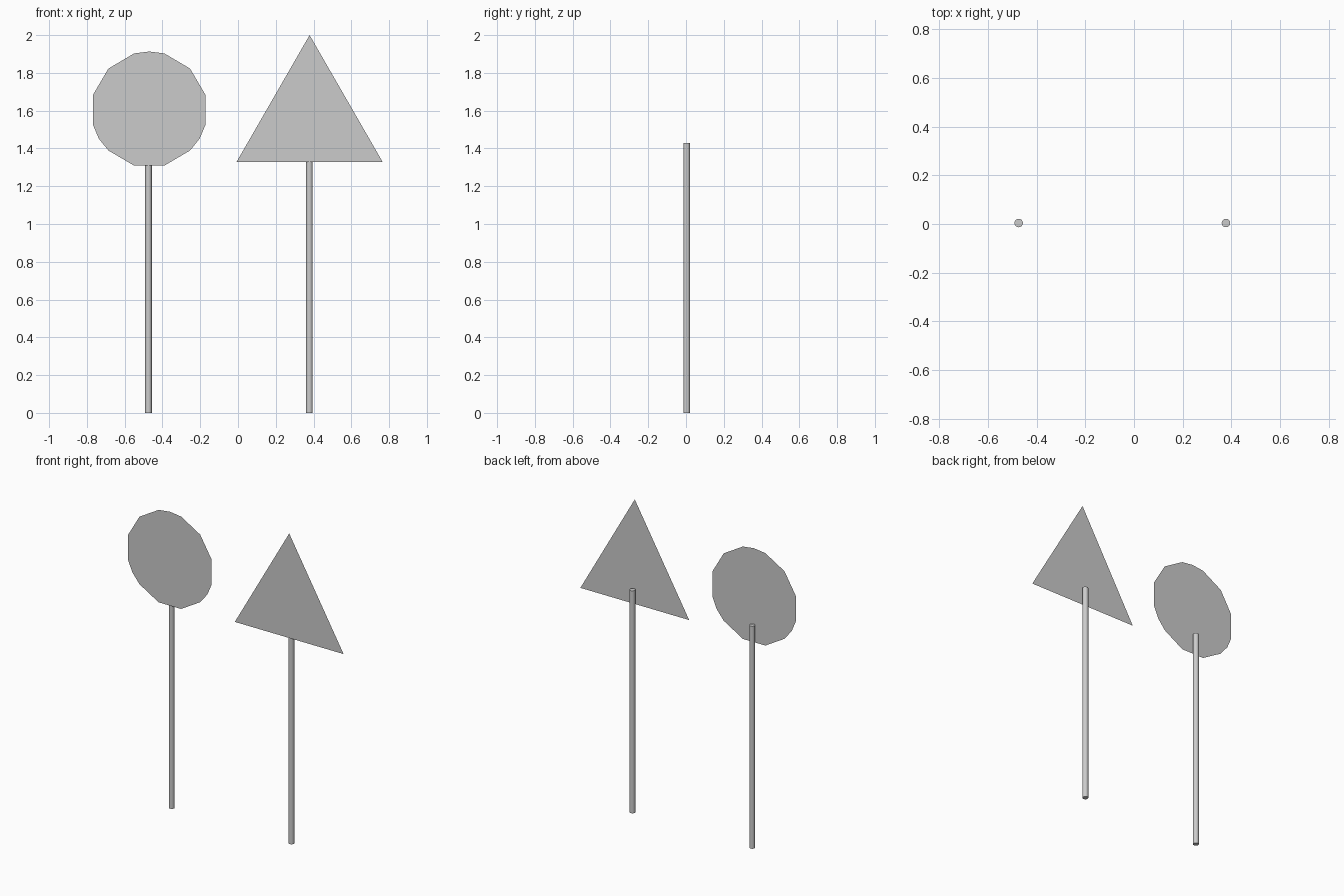
import bpy, bmesh

if "Cube" in bpy.data.objects:
    bpy.data.objects.remove(bpy.data.objects["Cube"])

SIGN_Y = -0.021
POLE_Y, POLE_R, POLE_H = 0.004, 0.0175, 1.43


def sign_plate(name, cx, half):
    """Flat plate from a right-hand profile (dx, z), mirrored across its axis."""
    left = [(-dx, z) for dx, z in reversed(half) if dx > 0]
    bm = bmesh.new()
    face = bm.faces.new([bm.verts.new((cx + dx, SIGN_Y, z)) for dx, z in half + left])
    face.normal_update()
    if face.normal.y > 0:
        face.normal_flip()
    mesh = bpy.data.meshes.new(name)
    bm.to_mesh(mesh)
    bm.free()
    bpy.context.collection.objects.link(bpy.data.objects.new(name, mesh))


def pole(name, x):
    bpy.ops.mesh.primitive_cylinder_add(vertices=16, radius=POLE_R, depth=POLE_H,
                                        location=(x, POLE_Y, POLE_H / 2))
    bpy.context.object.name = name
    bpy.ops.object.shade_smooth_by_angle()


# Round sign, a low-sided disc
sign_plate("round_sign", -0.47, [
    (0, 1.913), (0.08, 1.903), (0.216, 1.823), (0.297, 1.685), (0.297, 1.523),
    (0.267, 1.452), (0.216, 1.389), (0.08, 1.309)])
pole("round_sign_pole", -0.474)

# Triangular warning sign
sign_plate("triangle_sign", 0.379, [(0, 2.0), (0.387, 1.328)])
pole("triangle_sign_pole", 0.378)
